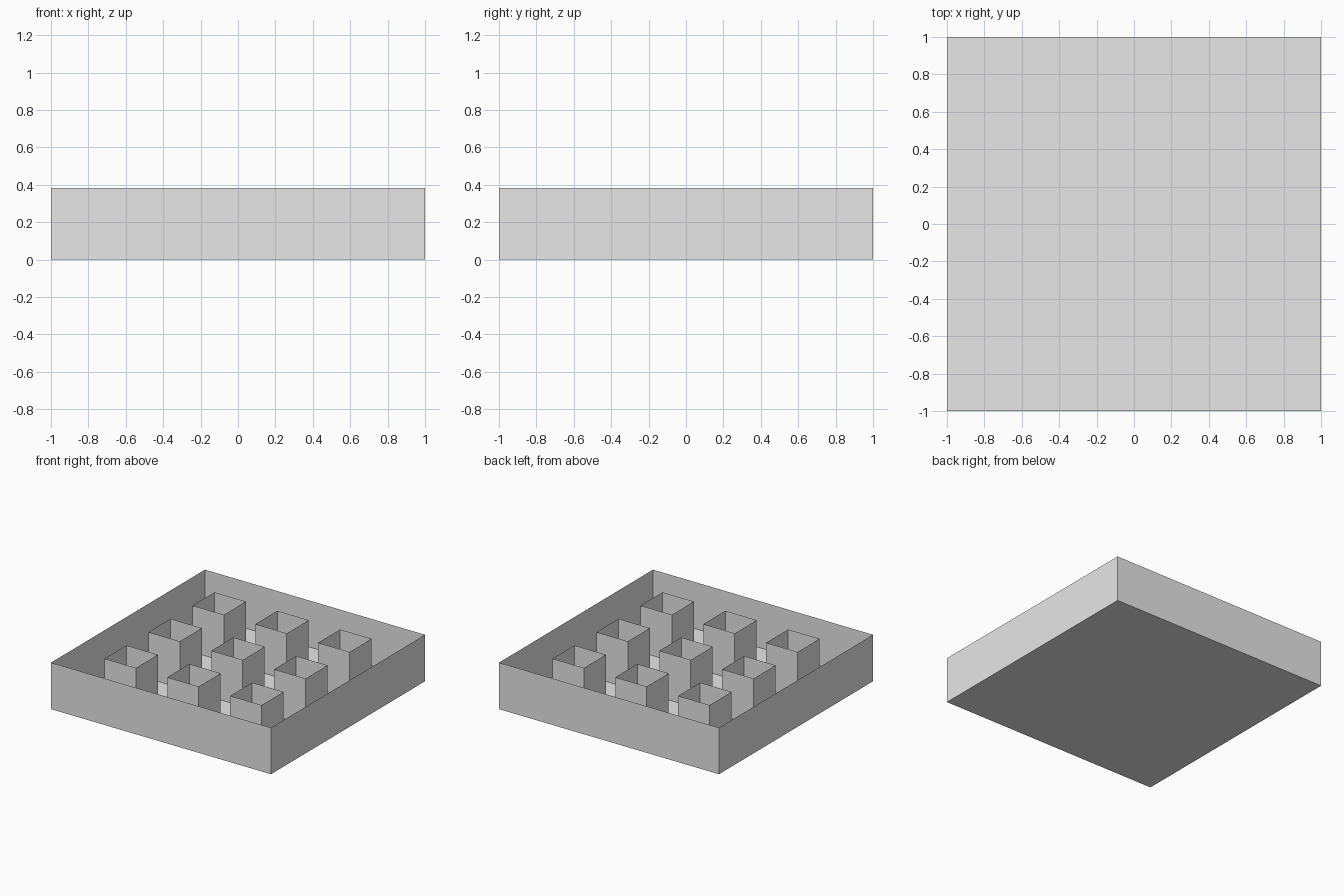
import bpy
import bmesh

if "Cube" in bpy.data.objects:
    bpy.data.objects.remove(bpy.data.objects["Cube"])

HEIGHT = 0.382
CELL = 2 / 7  # tubes and gaps share a seven-cell grid

grey = bpy.data.materials.new("plain grey")
grey.diffuse_color = (0.8, 0.8, 0.8, 1)
grey.use_nodes = True
grey.node_tree.nodes["Principled BSDF"].inputs["Base Color"].default_value = grey.diffuse_color


def thin_box(name, x, y, size, has_floor):
    """Square box of sheet walls, open on top, with an optional floor."""
    bm = bmesh.new()
    h = size / 2
    corners = [(-h, -h), (h, -h), (h, h), (-h, h)]
    low = [bm.verts.new((cx, cy, 0)) for cx, cy in corners]
    high = [bm.verts.new((cx, cy, HEIGHT)) for cx, cy in corners]
    for i in range(4):
        j = (i + 1) % 4
        bm.faces.new((low[i], low[j], high[j], high[i]))
    if has_floor:
        bm.faces.new(low[::-1])
    mesh = bpy.data.meshes.new(name)
    bm.to_mesh(mesh)
    bm.free()
    mesh.materials.append(grey)
    obj = bpy.data.objects.new(name, mesh)
    obj.location = (x, y, 0)
    bpy.context.collection.objects.link(obj)


# Outer tray with a closed bottom
thin_box("tray", 0, 0, 2, True)

# Three by three square tubes standing on the tray floor
for row in (-1, 0, 1):
    for col in (-1, 0, 1):
        thin_box(f"square_tube_{row + 2}_{col + 2}",
                 col * 2 * CELL, row * 2 * CELL, CELL, False)
